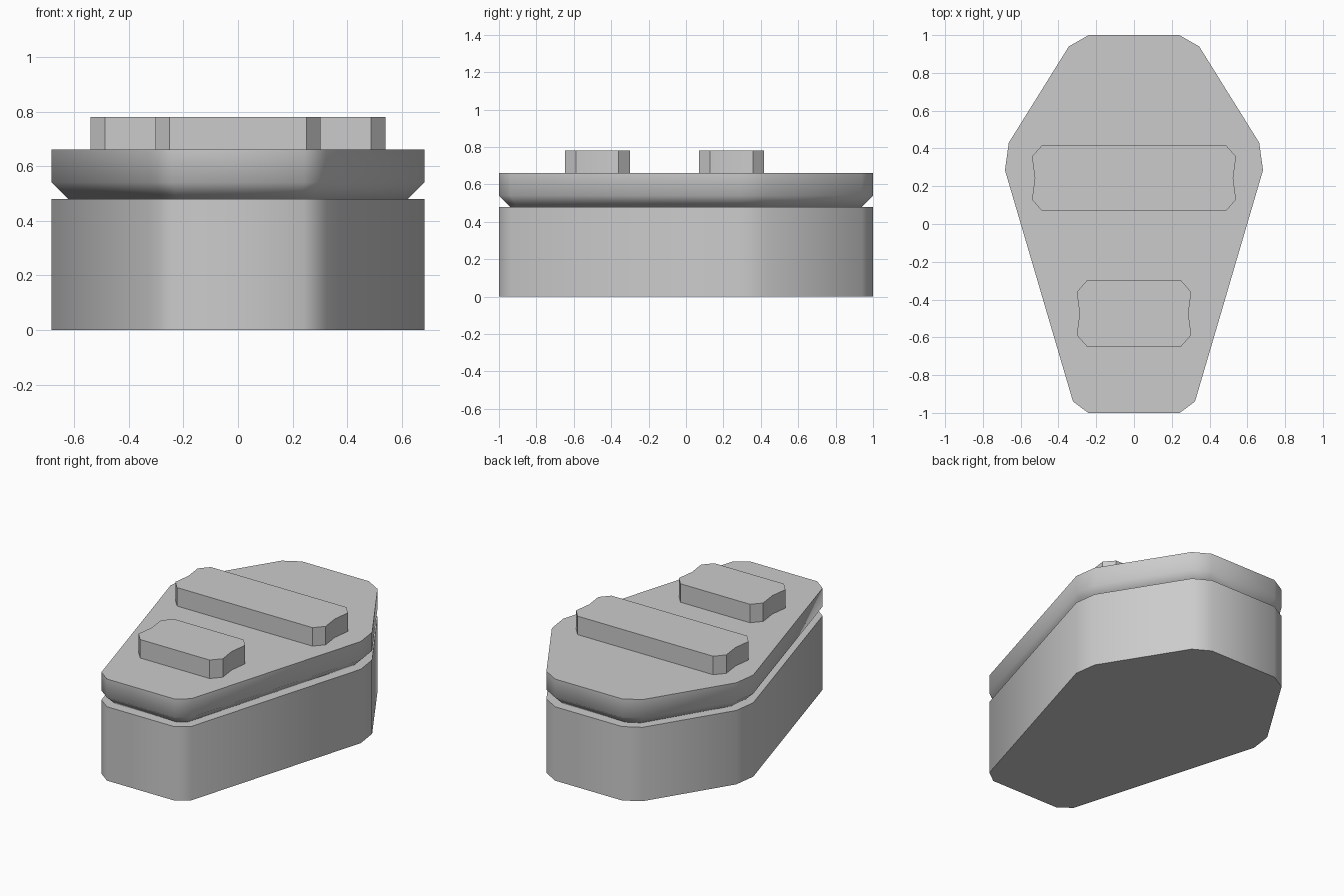
import bpy, bmesh, math
from mathutils import Vector

if "Cube" in bpy.data.objects:
    bpy.data.objects.remove(bpy.data.objects["Cube"])

# Right half of the coffin outline, back to front
HALF = [(0.24, 1.0), (0.345, 0.94), (0.663, 0.43), (0.683, 0.285), (0.323, -0.94), (0.242, -1.0)]


def mirrored(half):
    """Closed outline from its right half."""
    return half + [(-x, y) for x, y in reversed(half)]


def inset(points, d):
    """Clockwise outline moved inwards by d with mitred corners."""
    out = []
    for i, p in enumerate(points):
        p = Vector(p)
        a = (p - Vector(points[i - 1])).normalized()
        b = (Vector(points[(i + 1) % len(points)]) - p).normalized()
        n1, n2 = Vector((a.y, -a.x)), Vector((b.y, -b.x))
        out.append(tuple(p + (n1 + n2) * d / (1 + n1.dot(n2))))
    return out


def stack(name, layers):
    """Solid skinned through (outline, z) layers with flat ends."""
    bm = bmesh.new()
    rings = [[bm.verts.new((x, y, z)) for x, y in pts] for pts, z in layers]
    for low, high in zip(rings, rings[1:]):
        for i in range(len(low)):
            j = (i + 1) % len(low)
            bm.faces.new((low[i], low[j], high[j], high[i]))
    bm.faces.new(rings[0])
    bm.faces.new(rings[-1])
    bmesh.ops.recalc_face_normals(bm, faces=bm.faces)
    mesh = bpy.data.meshes.new(name)
    bm.to_mesh(mesh)
    bm.free()
    obj = bpy.data.objects.new(name, mesh)
    bpy.context.collection.objects.link(obj)
    bpy.ops.object.select_all(action='DESELECT')
    bpy.context.view_layer.objects.active = obj
    obj.select_set(True)
    bpy.ops.object.shade_smooth_by_angle(angle=math.radians(46))
    return obj


def plank(name, w, y, h=0.174):
    """Raised bar with clipped corners and slightly waisted ends."""
    half = [(w - 0.053, y + h), (w, y + h - 0.06), (w - 0.015, y),
            (w, y - h + 0.06), (w - 0.053, y - h)]
    stack(name, [(mirrored(half), 0.66), (mirrored(half), 0.78)])


outline = mirrored(HALF)

# Box
stack("coffin_box", [(outline, 0.0), (outline, 0.48)])

# Lid with chamfered underside
stack("coffin_lid", [(inset(outline, 0.06), 0.48), (outline, 0.54), (outline, 0.66)])

# Bars on the lid
plank("wide_lid_bar", 0.54, 0.243)
plank("narrow_lid_bar", 0.303, -0.474)
